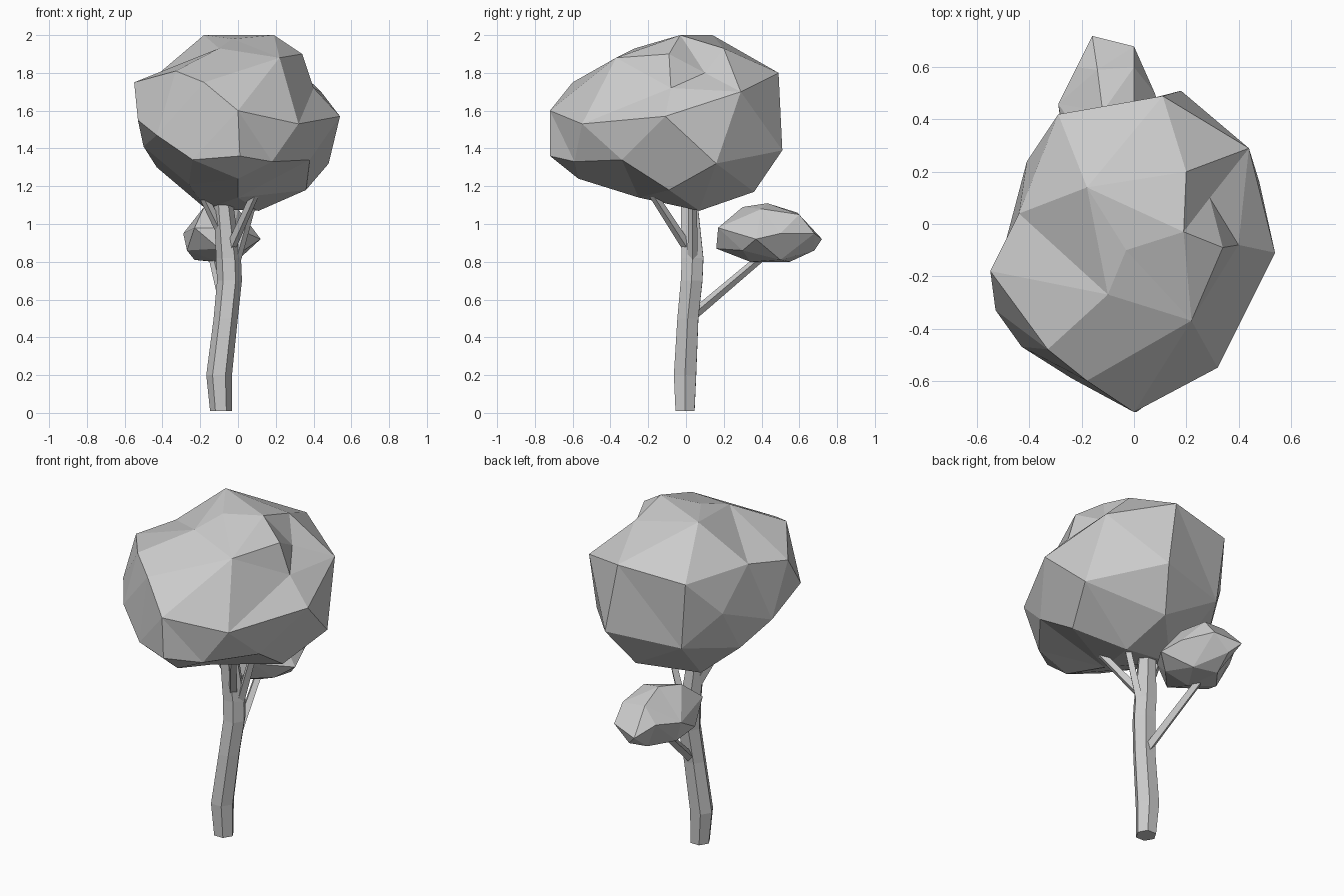
import bpy
import bmesh
import math
from mathutils import Vector

default_cube = bpy.data.objects.get("Cube")
if default_cube:
    bpy.data.objects.remove(default_cube, do_unlink=True)

# One plain grey for the whole tree
GREY = (0.6, 0.6, 0.6, 1.0)
grey = bpy.data.materials.new("plain_grey")
grey.use_nodes = True
grey.diffuse_color = GREY
grey.node_tree.nodes["Principled BSDF"].inputs["Base Color"].default_value = GREY


def add_object(name, bm):
    """Turn a bmesh into a flat-shaded object in the scene."""
    bmesh.ops.recalc_face_normals(bm, faces=bm.faces[:])
    mesh = bpy.data.meshes.new(name)
    bm.to_mesh(mesh)
    bm.free()
    mesh.materials.append(grey)
    obj = bpy.data.objects.new(name, mesh)
    bpy.context.collection.objects.link(obj)
    return obj


def faceted_clump(name, centre, *rings):
    """Wrap a skin around the corner points, seen as directions from the centre.

    The skin is found on a sphere, then each corner goes back to its own
    place, so that hollows in the foliage survive.
    """
    centre = Vector(centre)
    bm = bmesh.new()
    home = {}
    for ring in rings:
        for corner in ring:
            corner = Vector(corner)
            vert = bm.verts.new((corner - centre).normalized())
            home[vert] = corner
    bmesh.ops.convex_hull(bm, input=bm.verts[:])
    for vert in bm.verts:
        vert.co = home[vert]
    return add_object(name, bm)


def limb(name, stations, sides, twist=0.0):
    """Skin a many-sided tube through (centre, radius) stations."""
    bm = bmesh.new()
    points = [Vector(point) for point, radius in stations]
    level = abs((points[-1] - points[0]).normalized().z) > 0.95
    axis = Vector((0, 0, 1)) if level else (points[-1] - points[0]).normalized()
    across = axis.orthogonal().normalized()
    along = axis.cross(across)
    loops = []
    for point, (_, radius) in zip(points, stations):
        loop = []
        for i in range(sides):
            angle = math.tau * i / sides + twist
            offset = across * math.cos(angle) + along * math.sin(angle)
            loop.append(bm.verts.new(point + offset * radius))
        loops.append(loop)
    for low, high in zip(loops, loops[1:]):
        for i in range(sides):
            j = (i + 1) % sides
            bm.faces.new((low[i], low[j], high[j], high[i]))
    bm.faces.new(loops[0])
    bm.faces.new(loops[-1])
    return add_object(name, bm)


# Main foliage: crown, shoulder, waist and underside corners
crown = [(-.18, .14, 2), (.19, -.03, 2), (-.03, -.1, 1.98), (-.1, -.27, 1.93),
         (.34, -.09, 1.9), (.22, -.37, 1.88), (.2, .2, 1.93)]
shoulder = [(-.55, -.18, 1.75), (-.33, -.48, 1.81), (-.18, -.6, 1.75),
            (.4, -.08, 1.72), (.29, .1, 1.8), (.44, .29, 1.7),
            (.11, .49, 1.8), (-.29, .42, 1.76), (-.44, .04, 1.78)]
waist = [(-.53, -.33, 1.55), (-.43, -.47, 1.47), (0, -.72, 1.6),
         (.01, -.72, 1.36), (.32, -.55, 1.53), (.54, -.11, 1.57),
         (.18, .51, 1.39), (-.41, .24, 1.55), (-.5, -.1, 1.41)]
underside = [(-.24, -.59, 1.34), (0, -.57, 1.24), (.18, -.59, 1.33),
             (.38, -.34, 1.34), (.48, .16, 1.32), (.36, -.09, 1.18),
             (-.43, .1, 1.3), (-.25, .4, 1.36), (.08, .36, 1.17),
             (-.26, -.2, 1.21), (0, -.25, 1.14), (.11, .07, 1.07),
             (-.17, .1, 1.08)]
faceted_clump("main_foliage", (0, -.08, 1.52), crown, shoulder, waist, underside)

# Small foliage on the rear branch
small_top = [(-.18, .3, 1.09), (-.12, .43, 1.11), (-.14, .59, 1.06),
             (0, .6, 1.05), (0, .4, 1.08)]
small_middle = [(-.23, .17, .98), (-.29, .46, .95), (-.22, .6, .97),
                (-.16, .72, .92), (0, .68, .95), (.08, .5, .95),
                (.12, .37, .92), (-.02, .17, .98)]
small_base = [(-.27, .3, .86), (-.1, .16, .87), (.03, .3, .86),
              (-.23, .42, .81), (-.1, .34, .8), (0, .5, .81),
              (-.13, .55, .8), (-.1, .68, .86)]
faceted_clump("small_foliage", (-.09, .43, .94), small_top, small_middle, small_base)

# Leaning trunk with uneven girth
limb("trunk", [((-.09, -.005, .01), .058), ((-.1, -.005, .2), .068),
               ((-.065, .01, .5), .064), ((-.045, .03, .7), .066),
               ((-.05, .035, .82), .066), ((-.08, .015, 1.14), .05)],
     sides=6, twist=0.25)

# Thin square branches, each running into its foliage
branches = {
    "front_branch": ((-.04, .01, .87), (.1, -.19, 1.18)),
    "left_branch": ((-.01, .035, .81), (.09, .035, 1.16)),
    "right_branch": ((-.08, .03, .94), (-.2, -.02, 1.18)),
    "rear_branch": ((-.06, .04, .52), (-.14, .43, .85)),
}
for name, (start, end) in branches.items():
    limb(name, [(start, .027), (end, .022)], sides=4, twist=math.pi / 4)
